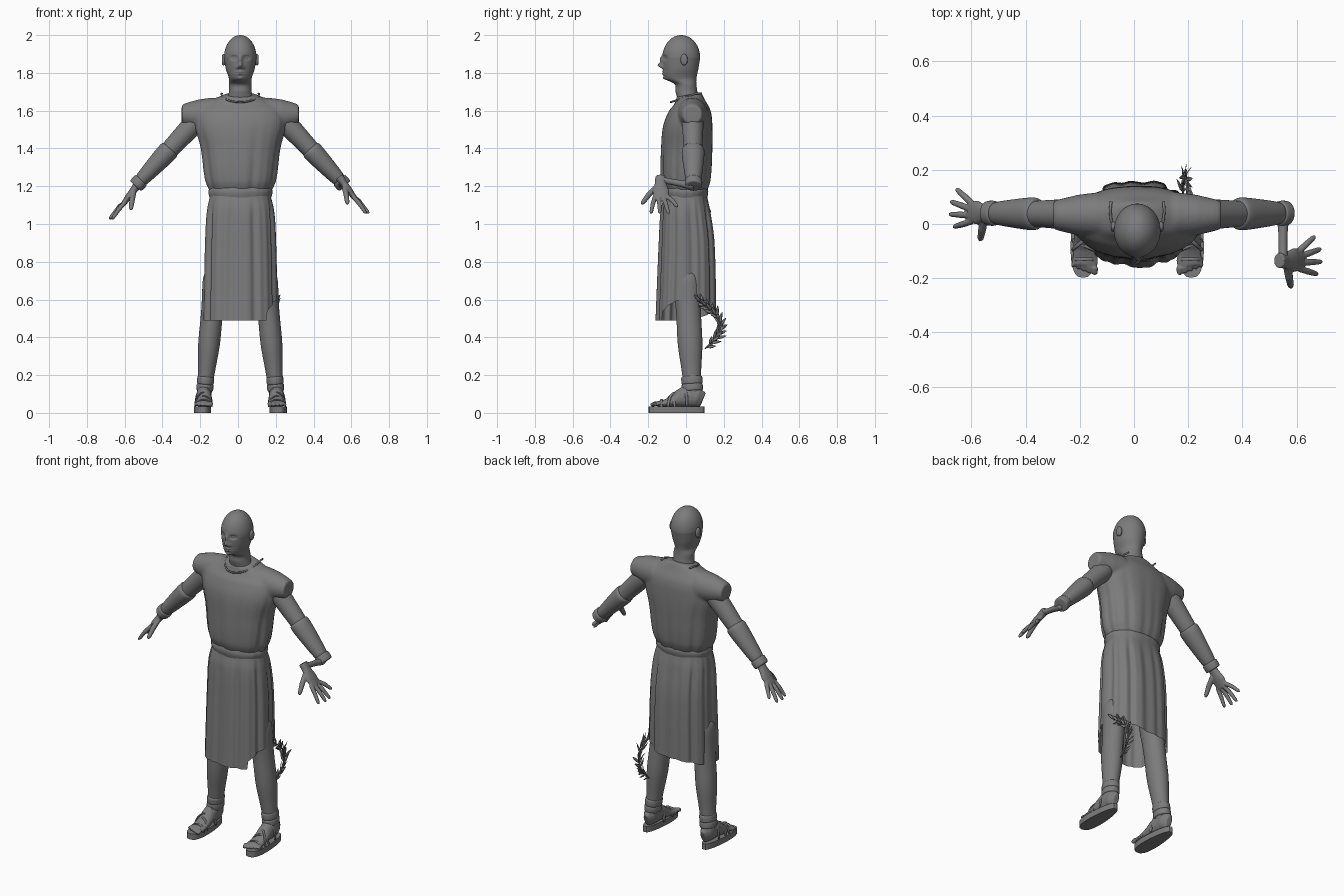
import bpy, bmesh, random
from math import sin, cos, pi, exp, sqrt, copysign
from mathutils import Vector

random.seed(4)
cube = bpy.data.objects.get("Cube")
if cube:
    bpy.data.objects.remove(cube)

MIDDLE = 0.012  # the body's own centre line
FULL = 2 * pi
clay = bpy.data.materials.new("grey_clay")
clay.use_nodes = True
clay.diffuse_color = (0.2, 0.2, 0.2, 1)
clay.node_tree.nodes["Principled BSDF"].inputs["Base Color"].default_value = clay.diffuse_color


def make(name, shape, smooth=True, rounding=0, voxel=0):
    verts, faces = shape
    mesh = bpy.data.meshes.new(name)
    mesh.from_pydata([tuple(v) for v in verts], [], faces)
    bm = bmesh.new()
    bm.from_mesh(mesh)
    bmesh.ops.recalc_face_normals(bm, faces=bm.faces)
    bm.to_mesh(mesh)
    bm.free()
    mesh.polygons.foreach_set("use_smooth", [smooth] * len(mesh.polygons))
    mesh.materials.append(clay)
    thing = bpy.data.objects.new(name, mesh)
    bpy.context.collection.objects.link(thing)
    if rounding:
        subdivide = thing.modifiers.new("Round", 'SUBSURF')
        subdivide.levels = subdivide.render_levels = rounding
    if voxel:
        blend = thing.modifiers.new("Blend", 'REMESH')
        blend.mode, blend.voxel_size, blend.use_smooth_shade = 'VOXEL', voxel, True
        thing.modifiers.new("Soften", 'SMOOTH').iterations = 5
    return thing


def skin(rings, capped=True):
    count, last = len(rings[0]), len(rings) - 1
    verts = [point for ring in rings for point in ring]
    faces = []
    for row in range(last):
        low, high = row * count, (row + 1) * count
        for j in range(count):
            after = (j + 1) % count
            faces.append((low + j, low + after, high + after, high + j))
    if capped:
        faces += [tuple(range(count)), tuple(range(last * count, len(verts)))]
    return verts, faces


def merge(shapes):
    verts, faces = [], []
    for new_verts, new_faces in shapes:
        faces += [tuple(index + len(verts) for index in face) for face in new_faces]
        verts += new_verts
    return verts, faces


def tube(points, widths, depths, side=(0, 1, 0), count=16):
    """Sweep ellipses along points; widths run along the side axis."""
    points = [Vector(p) for p in points]
    rings = []
    for i, (centre, width, depth) in enumerate(zip(points, widths, depths)):
        along = points[min(i + 1, len(points) - 1)] - points[max(i - 1, 0)]
        across = Vector(side) - along * along.dot(Vector(side)) / along.length_squared
        across.normalize()
        other = along.normalized().cross(across)
        angles = [FULL * k / count for k in range(count)]
        rings.append([centre + across * width * cos(a) + other * depth * sin(a) for a in angles])
    return skin(rings)


def limb(points, radii, flat=1.0, **options):
    return tube(points, radii, [r * flat for r in radii], **options)


def band(start, end, first, last, flat=0.9):
    """A sleeve with rolled rims between two points."""
    steps = ((0, .8), (.05, 1), (.5, 1), (.95, 1), (1, .8))
    return limb([start.lerp(end, t) for t, _ in steps],
                [(first + (last - first) * t) * scale for t, scale in steps], flat)


def digit(base, tip, radius):
    middle = base.lerp(tip, .5) + Vector((0, 0, radius / 2))
    return limb([base, middle, middle.lerp(tip, .8), tip], [radius, radius, radius * .8, radius * .4])


def table(*rows):
    """Smooth lookup in rows of height, half width, front, back."""
    def lookup(z):
        i = max([k for k in range(len(rows) - 1) if rows[k][0] <= z], default=0)
        a, b = rows[i], rows[i + 1]
        before, after = rows[max(i - 1, 0)], rows[min(i + 2, len(rows) - 1)]
        step = b[0] - a[0]
        t = min(max((z - a[0]) / step, 0), 1)
        result = []
        for k in range(1, 4):
            leave = (b[k] - before[k]) / (b[0] - before[0]) * step
            arrive = (after[k] - a[k]) / (after[0] - a[0]) * step
            ease = t * t * (3 - 2 * t)
            result.append(a[k] + (b[k] - a[k]) * ease + t * (1 - t) * (leave * (1 - t) - arrive * t))
        return result
    return lookup


def wrap(profile, bottom, top, count, rows, power=2.2, fold=None, warp=None, capped=True):
    rings = []
    for i in range(rows + 1):
        ring = []
        for j in range(count):
            a = FULL * j / count
            low = bottom(a) if callable(bottom) else bottom
            z = low + (top - low) * i / rows
            half, front, back = profile(z)
            x, y = (copysign(abs(f) ** (2 / power), f) for f in (cos(a), sin(a)))
            grow = 1 + fold(a, z) if fold else 1
            point = Vector((half * x * grow, (front + back) / 2 + (back - front) / 2 * y * grow, z))
            if warp:
                warp(point)
            point.x += MIDDLE
            ring.append(point)
        rings.append(ring)
    return skin(rings, capped)


# Head and neck: a dome over a jaw, with the face pushed out and in
jaw = table((1.64, .075, -.04, .07), (1.7, .06, -.055, .06), (1.74, .06, -.06, .055),
            (1.77, .06, -.11, .055), (1.82, .076, -.12, .065), (1.88, .086, -.125, .075))


def skull(z):
    if z < 1.88:
        return jaw(z)
    dome = sqrt(max(1 - ((z - 1.88) / .12) ** 2, .002))
    return .086 * dome, -.025 - .1 * dome, -.025 + .1 * dome


nose, bridge, nostril = (0, 1.84, .026, .011, .014), (0, 1.87, .014, .011, .02), (.014, 1.83, .01, .01, .01)
socket, eyeball = (.034, 1.88, -.015, .017, .011), (.034, 1.88, .008, .01, .006)
lip, mouth, chin = (0, 1.8, .01, .022, .012), (0, 1.8, -.008, .024, .003), (0, 1.77, .01, .02, .01)


def sculpt(point):
    if point.y < -.03:
        for x, z, push, wide, tall in (nose, bridge, nostril, socket, eyeball, lip, mouth, chin):
            point.y -= push * exp(-((abs(point.x) - x) / wide) ** 2 - ((point.z - z) / tall) ** 2)


make("head", wrap(skull, 1.64, 2, 112, 120, power=2, warp=sculpt))


# Tunic body with short sleeves, blended into one cloth
def pleat(a):
    return .5 * cos(9 * a + 1) + .35 * cos(14 * a + 2) + .25 * cos(23 * a)


def tunic_fold(a, z):
    return .045 * pleat(a) * min(max((1.6 - z) * 3, 0), 1)


def tilt_neckline(point):
    point.z += .2 * min(max((point.z - 1.6) / .08, 0), 1) * (point.y - .04)


chest = table((1.17, .16, -.11, .11), (1.23, .185, -.13, .13), (1.4, .21, -.13, .14),
              (1.52, .24, -.12, .14), (1.6, .23, -.09, .13), (1.65, .17, -.06, .1), (1.69, .08, -.05, .08))
cloth = [wrap(chest, 1.17, 1.69, 120, 60, fold=tunic_fold, warp=tilt_neckline)]
for side in (-1, 1):
    path = [(MIDDLE + side * x, .033, 1.58) for x in (.14, .22, .29, .31)]
    cloth.append(tube(path, (.085, .075, .058, .052), (.09, .08, .06, .05), count=24))
make("tunic", merge(cloth), voxel=.008)

# Collar edge, dipping at the front
arc = [pi * k / 12 for k in range(-1, 14)]
make("collar", limb([(MIDDLE + .1 * cos(a), .05 - .13 * sin(a), 1.69 - .045 * max(sin(a), 0)) for a in arc],
                    [.005] * len(arc), side=(0, 0, 1)))

# Belt
waist = table((1.13, .16, -.115, .11), (1.17, .17, -.123, .118), (1.2, .16, -.115, .11))
make("belt", wrap(waist, 1.13, 1.2, 96, 10, fold=lambda a, z: .012 * pleat(a)))


# Skirt, with a hem that rises on the left and a little at the back
def hem(a):
    left = max(cos(a), 0) ** 2 if sin(a) > -.75 else 0
    return .49 + .11 * left + .045 * max(sin(a), 0)


def skirt_fold(a, z):
    return .055 * pleat(a) * min((1.16 - z) * 8, 1)


hips = table((.48, .193, -.157, .16), (.9, .184, -.14, .15), (1.08, .174, -.13, .126), (1.15, .16, -.115, .11))
make("skirt", wrap(hips, hem, 1.15, 160, 50, power=2.5, fold=skirt_fold, capped=False))

# Arms, legs and feet, built for each side
for side, word in ((-1, "right_"), (1, "left_")):
    def place(x, y, z):
        return Vector((MIDDLE + side * x, y, z))

    make(word + "ear", limb([place(x, -.01, 1.87) for x in (.07, .085, .094, .098)],
                            (.013, .02, .019, .012), 1.6), rounding=2)

    # Upper arm, bracer and wrist roll lie on one line
    shoulder, wrist = place(.2, .035, 1.58), place(.555, .04, 1.2)
    radii = (.062, .057, .052, .046, .04, .03)
    make(word + "arm", limb([shoulder.lerp(wrist, k / 5) for k in range(6)], radii), rounding=2)
    make(word + "bracer", band(shoulder.lerp(wrist, .47), shoulder.lerp(wrist, .94), .067, .042), rounding=2)
    make(word + "wrist_roll", band(shoulder.lerp(wrist, .91), wrist, .048, .047), rounding=2)

    # Hand; the left one sits forward of its wrist
    palm = [place(.535, .04, 1.22), place(.56, .04, 1.185), place(.59, .042, 1.145), place(.62, .043, 1.105)]
    hand = [tube(palm, (.028, .03, .044, .04), (.024, .02, .018, .013))]
    for k in range(4):
        tip = place(.66 + .035 * sin(pi * (k + .3) / 4), .13 - .047 * k, 1.06 - .035 * min(k, 1))
        hand.append(digit(place(.61, .076 - .022 * k, 1.115), tip, .012))
    hand.append(digit(place(.565, .02, 1.165), place(.58, -.06, 1.075), .015))
    hand = make(word + "hand", merge(hand), voxel=.0035)
    if side > 0:
        hand.location = (-.012, -.175, .03)
        stretch = [(.55, .05 - .065 * k, 1.2 + .012 * k) for k in range(4)]
        make("left_wrist_stretch", limb(stretch, (.028, .018, .015, .02), side=(1, 0, 0)), rounding=2)

    # Leg and ankle cuff
    def leg_centre(z):
        return place(.2 - .095 * z, .04 - .05 * z, z)

    radii = (.046, .047, .056, .069, .067, .067, .075, .08)
    make(word + "leg", limb([leg_centre(.06 + k / 10) for k in range(len(radii))], radii, .88), rounding=2)
    for name, low, high in (("lower", .115, .155), ("upper", .15, .195)):
        make(f"{word}{name}_ankle_cuff", band(leg_centre(low), leg_centre(high), .058, .058, .8), rounding=2)

    # Foot with toes
    def instep(y):
        return .06 + .09 * exp(-((y - .02) / .09) ** 2)

    heights = [.09 - .03 * k for k in range(9)]
    path = [place(.192, y, instep(y) / 2 + .015) for y in heights]
    widths = [(.036 + .0014 * k) * min(1, .5 + k / 2) for k in range(9)]
    foot = [tube(path, widths, [instep(y) / 2 - .015 for y in heights], side=(1, 0, 0))]
    for k in range(5):
        base = place(.157 + .02 * k, -.135, .045)
        foot.append(digit(base, base + Vector((0, .007 * k - .053, -.005)), .0135 - .0014 * k))
    make(word + "foot", merge(foot), voxel=.0045)

    # Sandal sole and straps
    def sole_edge(a, z):
        x = copysign(abs(cos(a)) ** .7, cos(a)) * (.045 - .009 * sin(a))
        return place(.2 + x, -.05 + .148 * sin(a), z)

    loop = [FULL * k / 32 for k in range(32)]
    make(word + "sole", skin([[sole_edge(a, z) for a in loop] for z in (0, .035)]), smooth=False)
    for name, y, lean in (("toe", -.13, 0), ("instep", -.08, .02), ("cross", -.055, -.04), ("ankle", -.01, .015)):
        arc = [pi * k / 10 for k in range(11)]
        path = [place(.194 + .045 * cos(a), y + lean * cos(a), .03 + (instep(y) - .025) * sin(a)) for a in arc]
        make(f"{word}{name}_strap", limb(path, [.008] * len(arc), .6, count=8), rounding=1)


# Leafy wreath behind the left calf
def stem(t):
    return Vector((.2 - .02 * t, .06 + .04 * t + .1 * sin(pi * t), .6 - .26 * t))


make("wreath_stem", limb([stem(k / 12) for k in range(13)], [.004] * 13, side=(1, 0, 0), count=8))
leaves = []
for k in range(34):
    root = stem(k / 34)
    along = (root - stem(k / 34 + .03)).normalized()
    outward = Vector((0, along.z, -along.y)) * (1, -.7, .25)[k % 3]
    along = (along + outward * .75 + Vector((random.uniform(-.5, .5), 0, 0))).normalized()
    across = along.cross(Vector((1, random.uniform(-.6, .6), .3)))
    length = random.uniform(.05, .068)
    path = [root + along * length * t for t in (0, .35, .7, 1)]
    leaves.append(limb(path, (.002, .009, .007, .001), .2, side=across, count=6))
make("wreath_leaves", merge(leaves))
